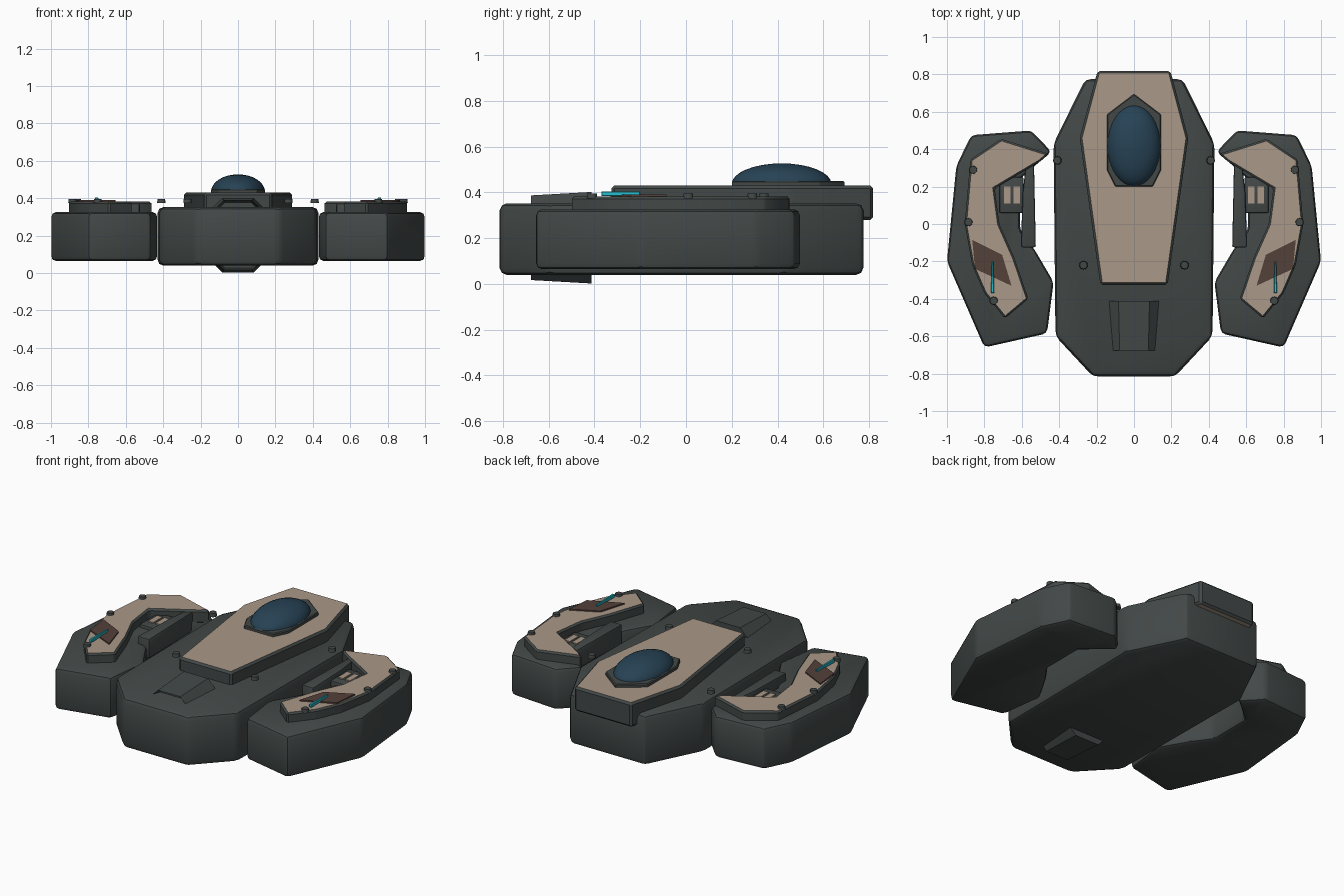
import bpy, bmesh, math
from mathutils import Matrix

if "Cube" in bpy.data.objects:
    bpy.data.objects.remove(bpy.data.objects["Cube"], do_unlink=True)


def material(name, rgb):
    m = bpy.data.materials.new(name)
    m.use_nodes = True
    m.diffuse_color = (*rgb, 1)
    m.node_tree.nodes["Principled BSDF"].inputs["Base Color"].default_value = (*rgb, 1)
    return m


HULL = material("dark grey hull", (0.055, 0.066, 0.064))
TAN = material("tan armour", (0.40, 0.32, 0.25))
GLASS = material("blue glass", (0.02, 0.055, 0.09))
BROWN = material("brown panel", (0.09, 0.052, 0.042))
CYAN = material("cyan glow", (0.02, 0.52, 0.62))


def finish(bm, name, mats, smooth=30):
    bmesh.ops.recalc_face_normals(bm, faces=bm.faces[:])
    mesh = bpy.data.meshes.new(name)
    bm.to_mesh(mesh)
    bm.free()
    for m in mats:
        mesh.materials.append(m)
    obj = bpy.data.objects.new(name, mesh)
    bpy.context.collection.objects.link(obj)
    bpy.ops.object.select_all(action="DESELECT")
    obj.select_set(True)
    bpy.context.view_layer.objects.active = obj
    bpy.ops.object.shade_smooth_by_angle(angle=math.radians(smooth))
    return obj


def prism(name, outline, z0, z1, bevel=0.0, mats=(HULL,), segments=2):
    """Extruded outline with rounded edges; a second material covers the caps."""
    bm = bmesh.new()
    base = bm.faces.new([bm.verts.new((x, y, z0)) for x, y in outline])
    new = bmesh.ops.extrude_face_region(bm, geom=[base])["geom"]
    bmesh.ops.translate(bm, vec=(0, 0, z1 - z0),
                        verts=[v for v in new if isinstance(v, bmesh.types.BMVert)])
    bmesh.ops.recalc_face_normals(bm, faces=bm.faces[:])
    if bevel:
        bmesh.ops.bevel(bm, geom=bm.edges[:], offset=bevel, segments=segments,
                        profile=0.5, affect="EDGES")
    bm.normal_update()
    if len(mats) > 1:
        for f in bm.faces:
            f.material_index = int(abs(f.normal.z) > 0.95)
    return finish(bm, name, mats)


def mirrored(half):
    return half + [(-x, y) for x, y in reversed(half) if x > 0]


def rect(x0, x1, y0, y1):
    return [(x0, y0), (x1, y0), (x1, y1), (x0, y1)]


def flip(outline, s):
    return [(s * x, y) for x, y in outline]


def stud(name, x, y):
    bm = bmesh.new()
    bmesh.ops.create_cone(bm, cap_ends=True, segments=12, radius1=0.023, radius2=0.02,
                          depth=0.022, matrix=Matrix.Translation((x, y, 0.384)))
    finish(bm, name, [HULL])


# Central hull and raised spine armour
prism("central_hull", mirrored([(0.22, -0.815), (0.42, -0.6), (0.43, 0.43), (0.26, 0.775)]),
      0.04, 0.352, 0.03)
prism("spine_armour", mirrored([(0.18, -0.325), (0.29, 0.46), (0.195, 0.818)]),
      0.28, 0.43, 0.012, (HULL, TAN), 1)

# Cockpit frame and canopy
prism("cockpit_frame", mirrored([(0.1, 0.2), (0.145, 0.29), (0.145, 0.585), (0, 0.695)]),
      0.42, 0.45, 0.005, segments=1)
bm = bmesh.new()
bmesh.ops.create_uvsphere(bm, u_segments=32, v_segments=16, radius=1)
bmesh.ops.bisect_plane(bm, geom=bm.verts[:] + bm.edges[:] + bm.faces[:],
                       plane_co=(0, 0, 0), plane_no=(0, 0, -1), clear_outer=True)
bmesh.ops.transform(bm, verts=bm.verts[:], matrix=Matrix.Translation((0, 0.418, 0.437))
                    @ Matrix.Diagonal((0.143, 0.218, 0.09, 1)))
finish(bm, "canopy", [GLASS], 60)

# Tapered eight-sided intake running through the nose
bm = bmesh.new()
bmesh.ops.create_cone(bm, cap_ends=True, segments=8, radius1=0.2 / math.cos(math.pi / 8),
                      radius2=0.185 / math.cos(math.pi / 8), depth=0.265)
bmesh.ops.transform(bm, verts=bm.verts[:], matrix=Matrix.Translation((0, -0.545, 0.202))
                    @ Matrix.Rotation(math.pi / 2, 4, "X")
                    @ Matrix.Rotation(math.pi / 8, 4, "Z"))
mouth = min(bm.faces, key=lambda f: f.calc_center_median().y)
bmesh.ops.inset_region(bm, faces=[mouth], thickness=0.012)
bmesh.ops.translate(bm, verts=mouth.verts[:], vec=(0, 0.05, 0))
finish(bm, "nose_intake", [HULL], 20)

# Side pods with their details
pod = [(0.44, 0.385), (0.55, 0.5), (0.87, 0.475), (0.95, 0.31), (1.0, -0.2), (0.8, -0.66),
       (0.465, -0.585), (0.43, -0.31), (0.53, -0.14), (0.61, -0.03), (0.61, 0.24), (0.52, 0.32)]
arm = [(0.455, 0.375), (0.71, 0.455), (0.875, 0.345), (0.905, 0.0), (0.865, -0.22),
       (0.8, -0.37), (0.69, -0.505), (0.565, -0.4), (0.64, -0.18), (0.72, 0.0),
       (0.745, 0.19), (0.5, 0.335)]
panel = [(0.865, -0.085), (0.705, -0.165), (0.655, -0.33), (0.85, -0.24)]
bar = [(0.525, -0.125), (0.605, -0.125), (0.595, 0.17), (0.575, 0.34), (0.535, 0.34)]
for side, s in (("left", 1), ("right", -1)):
    prism(side + "_pod", flip(pod, s), 0.065, 0.325, 0.025)
    prism(side + "_pod_armour", flip(arm, s), 0.3, 0.382, 0.01, (HULL, TAN), 1)
    prism(side + "_brown_panel", flip(panel, s), 0.381, 0.39, mats=(BROWN,))
    prism(side + "_inner_bar", flip(bar, s), 0.25, 0.372, 0.01)
    prism(side + "_bar_mount", flip(rect(0.59, 0.72, 0.06, 0.25), s), 0.22, 0.345, 0.008)
    for i, x in enumerate((0.61, 0.66)):
        prism(f"{side}_mount_plate_{i + 1}", flip(rect(x, x + 0.035, 0.11, 0.2), s),
              0.344, 0.352, mats=(TAN,))
    # Slim glowing needle
    needle = [(0.747, -0.37), (0.765, -0.37), (0.76, -0.2), (0.752, -0.2)]
    prism(side + "_glow_needle", flip(needle, s), 0.384, 0.405, 0.003, (CYAN,), 1)
    for i, (x, y) in enumerate([(0.86, 0.29), (0.885, 0.01), (0.75, -0.41),
                                (0.27, -0.22), (0.41, 0.34)]):
        stud(f"{side}_stud_{i + 1}", s * x, y)
